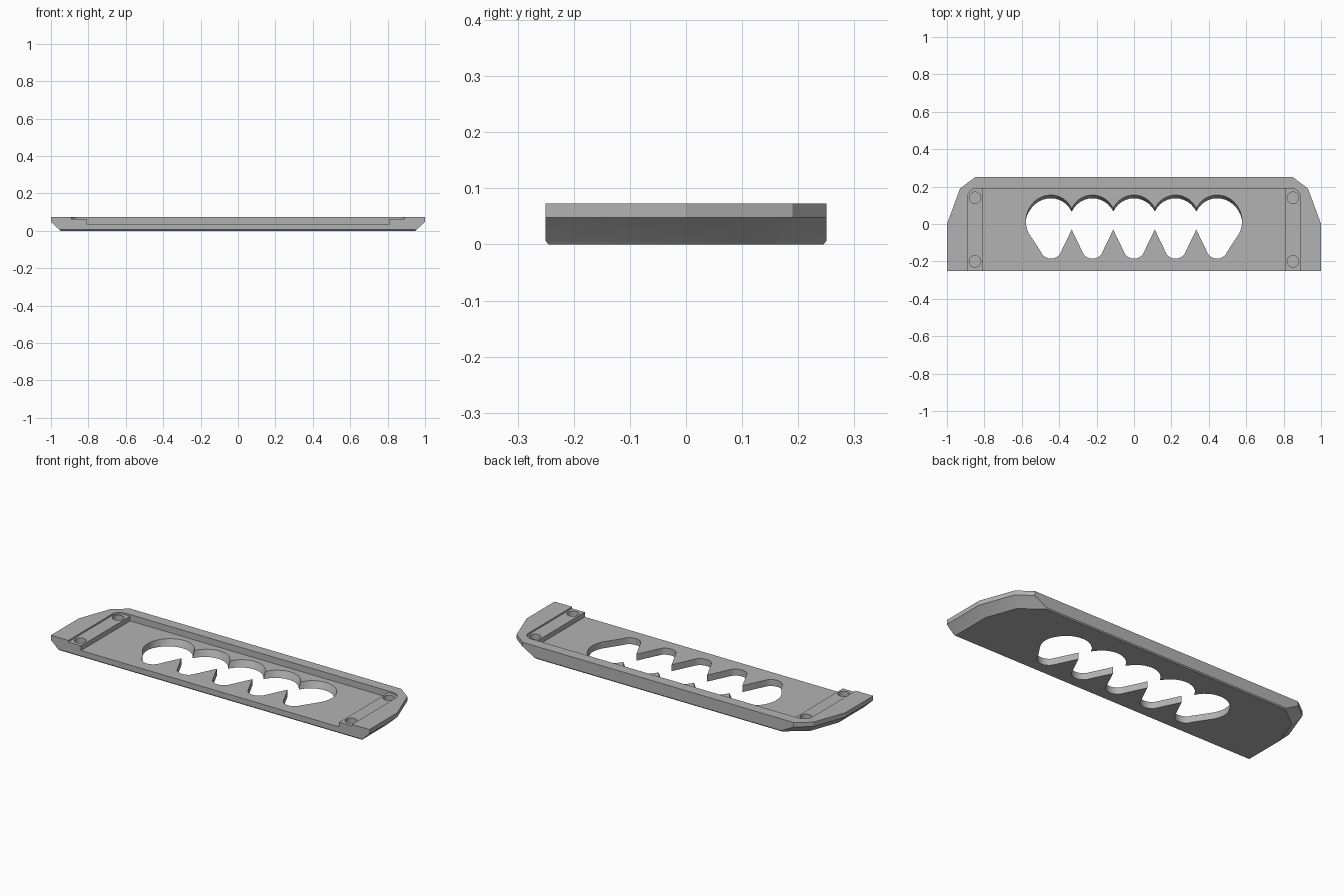
import bpy, bmesh
from math import sin, cos, radians

cube = bpy.data.objects.get("Cube")
if cube:
    bpy.data.objects.remove(cube, do_unlink=True)

grey = bpy.data.materials.new("matte grey")
grey.use_nodes = True
colour = (0.45, 0.45, 0.45, 1)
grey.diffuse_color = colour
grey.node_tree.nodes["Principled BSDF"].inputs["Base Color"].default_value = colour


def loft(name, layers):
    """Closed solid through stacked rings: layers = [(z, [(x, y), ...]), ...]"""
    bm = bmesh.new()
    rings = [[bm.verts.new((x, y, z)) for x, y in pts] for z, pts in layers]
    n = len(rings[0])
    bm.faces.new(rings[0])
    bm.faces.new(rings[-1])
    for a, b in zip(rings, rings[1:]):
        for i in range(n):
            j = (i + 1) % n
            bm.faces.new((a[i], a[j], b[j], b[i]))
    bmesh.ops.recalc_face_normals(bm, faces=bm.faces)
    mesh = bpy.data.meshes.new(name)
    bm.to_mesh(mesh)
    bm.free()
    mesh.materials.append(grey)
    obj = bpy.data.objects.new(name, mesh)
    bpy.context.collection.objects.link(obj)
    return obj


def mirrored(half):
    """Complete a right-half outline across x = 0."""
    return half + [(-x, y) for x, y in reversed(half)]


def arc(cx, cy, rx, ry, start, end, steps):
    out = []
    for i in range(steps + 1):
        a = radians(start + (end - start) * i / steps)
        out.append((cx + rx * cos(a), cy + ry * sin(a)))
    return out


def cut(target, cutter):
    cutter.hide_render = True
    mod = target.modifiers.new(cutter.name, 'BOOLEAN')
    mod.operation = 'DIFFERENCE'
    mod.solver = 'EXACT'
    mod.object = cutter
    bpy.context.view_layer.objects.active = target
    bpy.ops.object.modifier_apply(modifier=mod.name)
    bpy.data.objects.remove(cutter, do_unlink=True)


# Plate with clipped back corners and bevelled underside
TOP, FLOOR, LEDGE = 0.073, 0.037, 0.064
rim = mirrored([(1, -.25), (1, 0), (.93, .19), (.85, .25)])
foot = mirrored([(.955, -.25), (.955, -.01), (.895, .16), (.775, .25)])
base = mirrored([(.95, -.245), (.95, -.01), (.889, .157), (.773, .245)])
plate = loft("cover_plate", [(0, base), (.006, foot), (.048, rim), (TOP, rim)])

# Shallow ledge with rounded back corners, then the deeper open pocket
ledge = mirrored([(.89, -.3)] + arc(.84, .14, .05, .05, 0, 90, 8))
cut(plate, loft("ledge_cutter", [(LEDGE, ledge), (.1, ledge)]))
pocket = mirrored([(.81, -.3), (.81, .19)])
cut(plate, loft("pocket_cutter", [(FLOOR, pocket), (.12, pocket)]))

# Blind screw holes
for x in (-.85, .85):
    for y in (-.2, .14):
        hole = arc(x, y, .031, .031, 0, 345, 23)
        cut(plate, loft("hole_cutter", [(.035, hole), (.12, hole)]))

# Scalloped opening with pointed teeth along its front edge
PITCH = .222
top_edge = []
for k in range(-1, 2):
    top_edge += arc(k * PITCH, .034, .121, .121, 155, 25, 12)[:-1]
end = arc(2 * PITCH, .034, .121, .121, 155, 90, 6)[:-1]
end += arc(2 * PITCH, .015, .134, .14, 90, -28, 12)
left_end = [(-x, y) for x, y in reversed(end)]
teeth = []
for k in range(2, -3, -1):
    teeth += arc(k * PITCH, -.135, .056, .05, -15, -165, 10)
    if k > -2:
        teeth.append(((k - .5) * PITCH, -.03))
opening = left_end + top_edge + end + teeth


def lean(amount):
    """Slope the back wall forward towards the underside."""
    return [(x, y - amount * min(1, max(0, y / .08))) for x, y in opening]


cut(plate, loft("opening_cutter", [(-.02, lean(.027)), (FLOOR + .01, lean(-.005))]))

# Smooth curved walls, keep the corners crisp
bpy.ops.object.select_all(action='DESELECT')
plate.select_set(True)
bpy.context.view_layer.objects.active = plate
bpy.ops.object.shade_smooth_by_angle(angle=radians(20))
